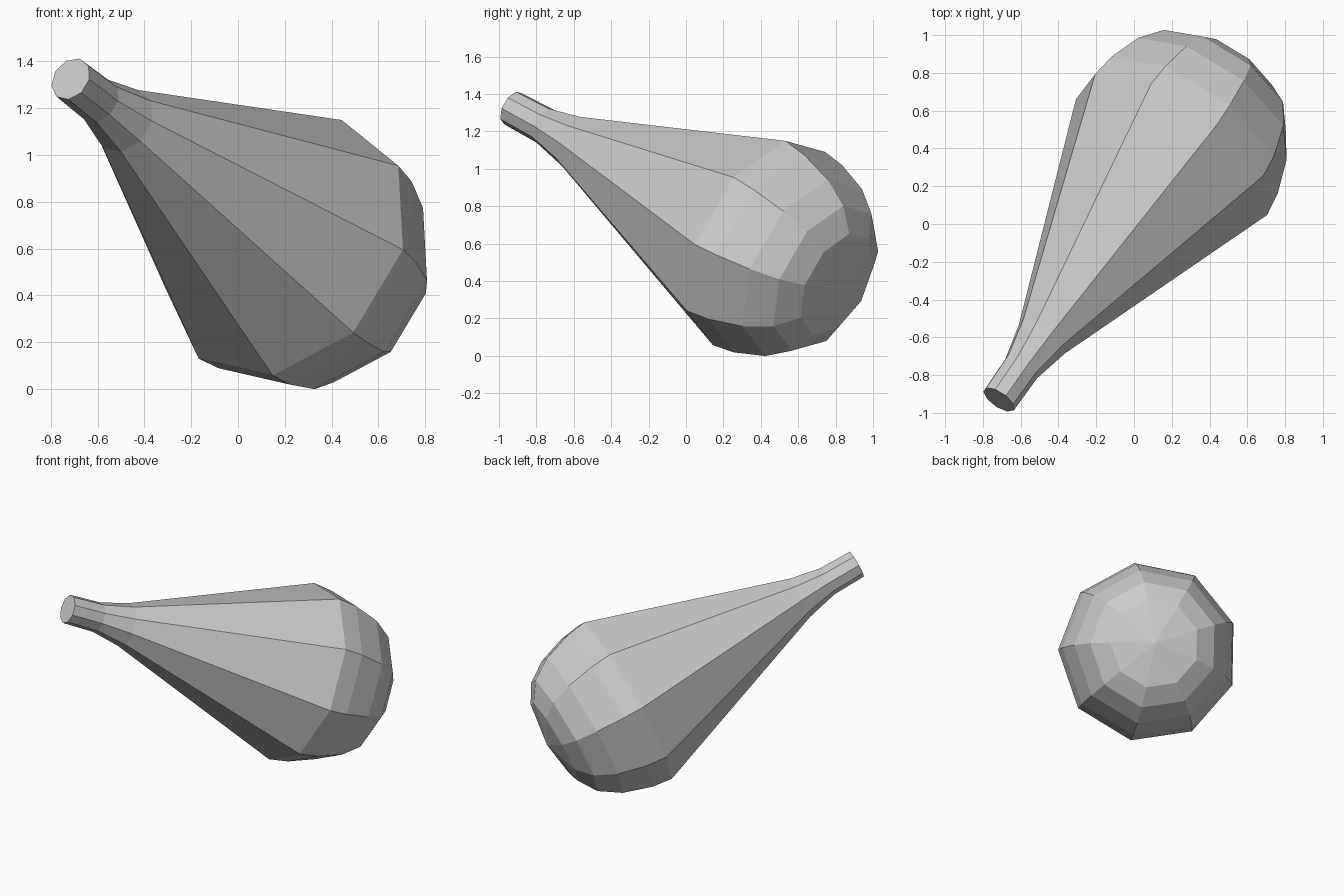
import bpy, bmesh
from math import tau
from mathutils import Vector

if "Cube" in bpy.data.objects:
    bpy.data.objects.remove(bpy.data.objects["Cube"])

SIDES = 9
start = Vector((-0.715, -0.93, 1.325))             # centre of the cut neck end
axis = Vector((0.522, 0.75, -0.4065)).normalized()  # neck towards round end
up = Vector((0.386, 0.22, 0.896))                   # direction of the first rib
up = (up - axis * up.dot(axis)).normalized()

# Profile: (distance along axis, radius)
profile = [(0, 0), (0, 0.097), (0.23, 0.101), (0.44, 0.147), (1.771, 0.607),
           (1.908, 0.588), (2.098, 0.524), (2.236, 0.43), (2.317, 0.30), (2.37, 0)]

# Drumstick body: profile spun around the tilted axis
bm = bmesh.new()
verts = [bm.verts.new(start + axis * t + up * r) for t, r in profile]
edges = [bm.edges.new(pair) for pair in zip(verts, verts[1:])]
bmesh.ops.spin(bm, geom=verts + edges, cent=start, axis=axis,
               angle=tau, steps=SIDES, use_duplicate=False)
bmesh.ops.remove_doubles(bm, verts=bm.verts, dist=0.0005)
bmesh.ops.recalc_face_normals(bm, faces=bm.faces)

mesh = bpy.data.meshes.new("bulb_body")
bm.to_mesh(mesh)
bm.free()
body = bpy.data.objects.new("bulb_body", mesh)
bpy.context.collection.objects.link(body)
